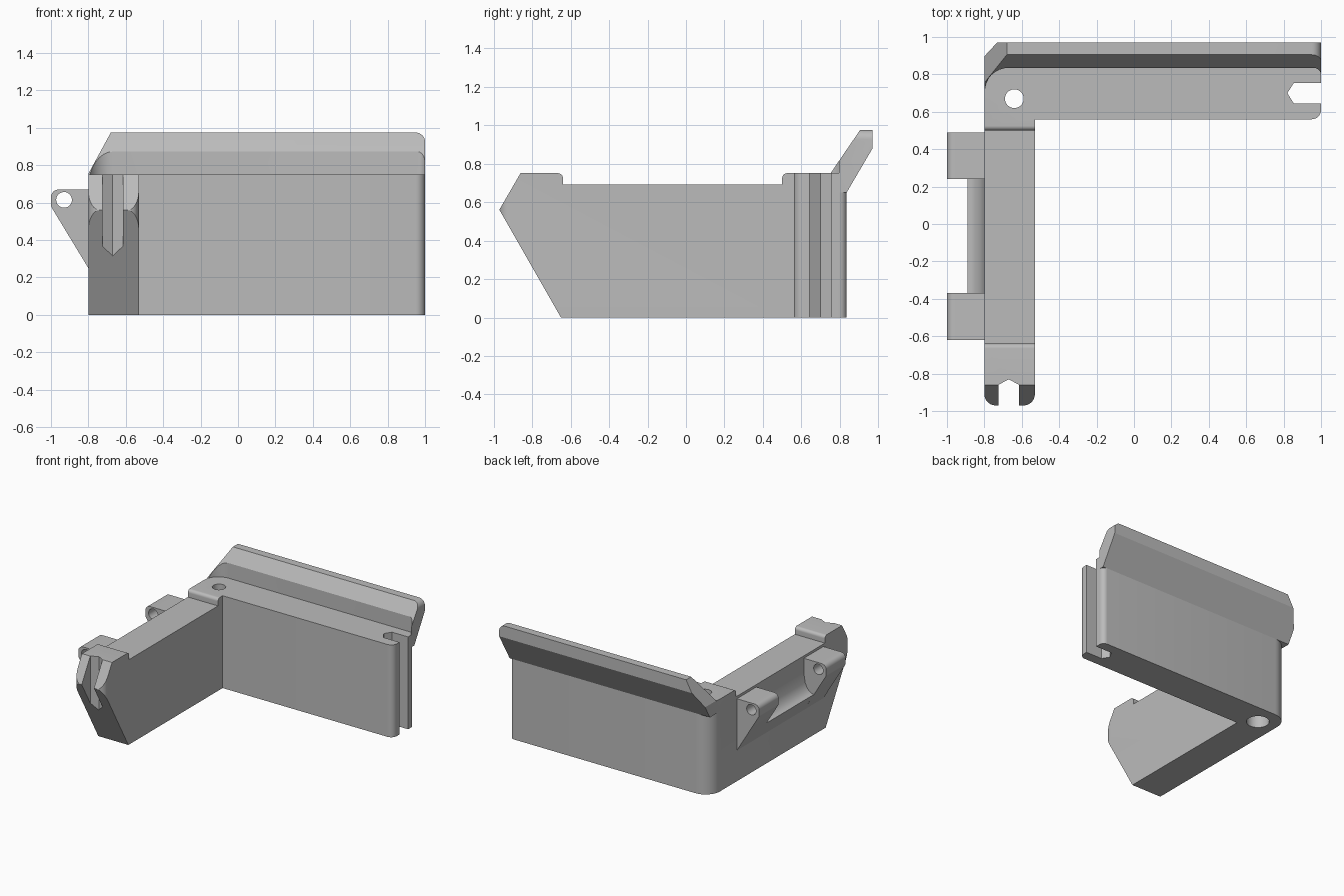
import bpy, bmesh, math
from mathutils import Vector

cube = bpy.data.objects.get("Cube")
if cube:
    bpy.data.objects.remove(cube, do_unlink=True)

grey = bpy.data.materials.new("plain grey")
grey.use_nodes = True
COLOUR = (0.5, 0.5, 0.5, 1)
grey.diffuse_color = COLOUR
grey.node_tree.nodes["Principled BSDF"].inputs["Base Color"].default_value = COLOUR


def rounded(corners, steps=8):
    """Outline from (a, b) or (a, b, radius) corners; a radius fillets the corner."""
    out = []
    for i, c in enumerate(corners):
        p = Vector(c[:2])
        if len(c) == 2:
            out.append(p)
            continue
        u = (Vector(corners[i - 1][:2]) - p).normalized()
        v = (Vector(corners[(i + 1) % len(corners)][:2]) - p).normalized()
        half = u.angle(v) / 2
        centre = p + (u + v).normalized() * c[2] / math.sin(half)
        start = p + u * c[2] / math.tan(half) - centre
        end = p + v * c[2] / math.tan(half) - centre
        sweep = math.pi - 2 * half
        for k in range(steps + 1):
            t = k / steps
            out.append(centre + (start * math.sin((1 - t) * sweep)
                                 + end * math.sin(t * sweep)) / math.sin(sweep))
    return out


def circle(a, b, r, n=40):
    return [(a + r * math.cos(math.tau * k / n), b + r * math.sin(math.tau * k / n))
            for k in range(n)]


def prism(name, outline, axis, lo, hi):
    """Extrude an outline along an axis."""
    place = {"x": lambda a, b, h: (h, a, b),
             "y": lambda a, b, h: (a, h, b),
             "z": lambda a, b, h: (a, b, h)}[axis]
    bm = bmesh.new()
    face = bm.faces.new([bm.verts.new(place(p[0], p[1], lo)) for p in outline])
    top = bmesh.ops.extrude_face_region(bm, geom=[face])
    verts = [g for g in top["geom"] if isinstance(g, bmesh.types.BMVert)]
    bmesh.ops.translate(bm, verts=verts, vec=place(0, 0, hi - lo))
    bmesh.ops.recalc_face_normals(bm, faces=bm.faces)
    mesh = bpy.data.meshes.new(name)
    bm.to_mesh(mesh)
    bm.free()
    mesh.materials.append(grey)
    obj = bpy.data.objects.new(name, mesh)
    bpy.context.collection.objects.link(obj)
    return obj


def combine(obj, tool, operation):
    """Apply a boolean and discard the tool."""
    mod = obj.modifiers.new("combine", "BOOLEAN")
    mod.object, mod.operation, mod.solver = tool, operation, "EXACT"
    bpy.context.view_layer.objects.active = obj
    bpy.ops.object.modifier_apply(modifier=mod.name)
    bpy.data.objects.remove(tool, do_unlink=True)


# L-shaped plan, trimmed by the side profile of the arm
plan = rounded([(-0.8, -0.97, 0.06), (-0.53, -0.97, 0.06), (-0.53, 0.56),
                (1, 0.56, 0.05), (1, 0.835, 0.04), (-0.8, 0.835, 0.13)])
side = rounded([(-0.65, 0), (-0.97, 0.56), (-0.86, 0.75), (-0.64, 0.75, 0.025),
                (-0.64, 0.69), (0.5, 0.69), (0.5, 0.75, 0.025), (1.1, 0.75), (1.1, 0)])
body = prism("bracket_body", plan, "z", -0.1, 0.9)
combine(body, prism("side_trim", side, "x", -1.2, 1.2), "INTERSECT")

# Flared lip along the back wall, clipped at both ends
lip = prism("back_lip", [(0.69, 0.65), (0.835, 0.65), (0.97, 0.88), (0.97, 0.975),
                         (0.905, 0.975), (0.84, 0.88), (0.69, 0.66)], "x", -0.9, 1.1)
ends = rounded([(-0.8, 0.5), (1, 0.5), (1, 0.975, 0.05), (-0.68, 0.975), (-0.8, 0.755)])
combine(lip, prism("lip_ends", ends, "y", 0.3, 1.2), "INTERSECT")
combine(lip, prism("lip_inside", plan, "z", 0.75, 1.2), "DIFFERENCE")
combine(body, lip, "UNION")

# Pointed slots in both free ends
wall_slot = [(1.1, 0.755), (0.855, 0.755), (0.82, 0.7), (0.855, 0.643), (1.1, 0.643)]
arm_slot = [(-0.725, -1.1), (-0.725, -0.86), (-0.67, -0.83), (-0.615, -0.86), (-0.615, -1.1)]
for slot in (wall_slot, arm_slot):
    combine(body, prism("slot", slot, "z", -0.2, 1.2), "DIFFERENCE")

# Screw hole with a wider bore from below
combine(body, prism("hole", circle(-0.64, 0.67, 0.05), "z", -0.2, 1.2), "DIFFERENCE")
combine(body, prism("bore", circle(-0.64, 0.67, 0.085), "z", -0.2, 0.55), "DIFFERENCE")

# Hinge tabs with pin holes, and the hollowed web between them
tab = rounded([(-0.79, 0.67), (-1, 0.67, 0.04), (-1, 0.58, 0.03), (-0.8, 0.25), (-0.79, 0.25)])
tabs = []
for name, y in (("back_hinge_tab", 0.24), ("front_hinge_tab", -0.62)):
    t = prism(name, tab, "y", y, y + 0.25)
    combine(t, prism("pin", circle(-0.93, 0.615, 0.042), "y", y - 0.1, y + 0.4), "DIFFERENCE")
    tabs.append(t)
web_curve = [(-0.8 - 0.09 * s, 0.55 - 0.15 * math.sqrt(1 - (1 - s) ** 2))
             for s in (k / 8 for k in range(9))]
web = prism("hinge_web", [(-0.79, 0.25), (-0.79, 0.55)] + web_curve + [(-0.8, 0.25)],
            "y", -0.37, 0.24)

# Smooth rounded areas, keep crisp edges
bpy.ops.object.select_all(action="DESELECT")
for obj in [body, web] + tabs:
    obj.select_set(True)
bpy.context.view_layer.objects.active = body
bpy.ops.object.shade_smooth_by_angle(angle=math.radians(25))
